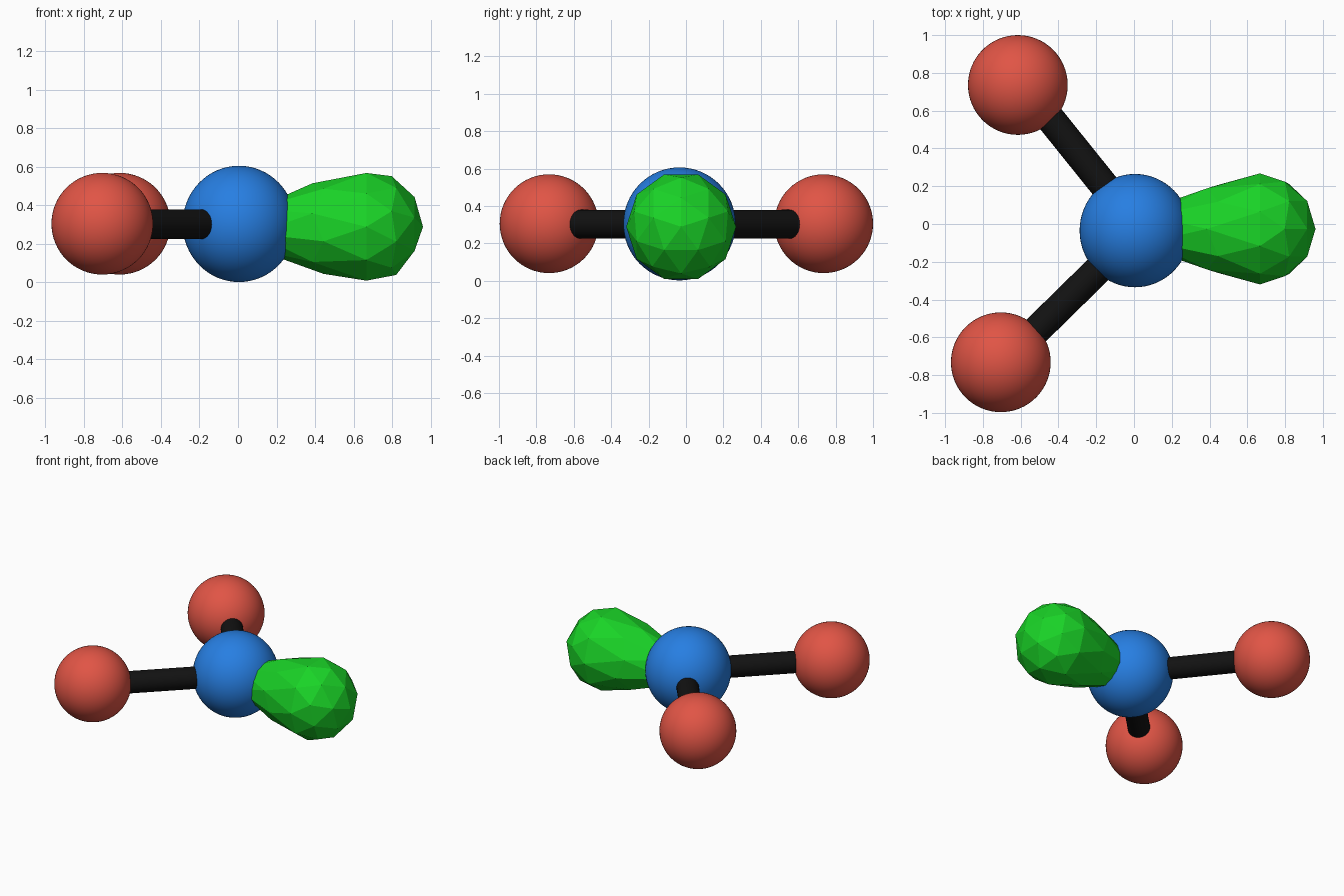
import bpy, bmesh
from mathutils import Vector

if "Cube" in bpy.data.objects:
    bpy.data.objects.remove(bpy.data.objects["Cube"])


def material(name, rgb):
    m = bpy.data.materials.new(name)
    m.diffuse_color = (*rgb, 1)
    m.use_nodes = True
    m.node_tree.nodes["Principled BSDF"].inputs["Base Color"].default_value = m.diffuse_color
    return m


RED = material("red", (0.75, 0.09, 0.06))
BLUE = material("blue", (0.02, 0.21, 0.76))
BLACK = material("black", (0.006, 0.006, 0.006))
GREEN = material("green", (0.01, 0.65, 0.02))


def finish(name, mat, smooth=True):
    ob = bpy.context.object
    ob.name = name
    ob.data.materials.append(mat)
    if smooth:
        bpy.ops.object.shade_smooth_by_angle()
    return ob


def ball(name, centre, radii, mat):
    bpy.ops.mesh.primitive_uv_sphere_add(segments=64, ring_count=32, location=centre)
    bpy.context.object.scale = radii
    finish(name, mat)


def rod(name, a, b, radius):
    a, b = Vector(a), Vector(b)
    d = b - a
    bpy.ops.mesh.primitive_cylinder_add(vertices=32, radius=radius, depth=d.length,
                                        location=(a + b) / 2)
    bpy.context.object.rotation_euler = d.to_track_quat('Z', 'Y').to_euler()
    finish(name, BLACK)


# Central and outer atoms
core = Vector((0.005, -0.035, 0.304))
ball("central_atom", core, (0.293, 0.30, 0.302), BLUE)
outer = [("back", Vector((-0.615, 0.736, 0.305)), Vector((0.018, 0.014, -0.002))),
         ("front", Vector((-0.705, -0.732, 0.305)), Vector((0.008, -0.008, -0.002)))]
for side, centre, shift in outer:
    ball(side + "_atom", centre, (0.264,) * 3, RED)
    # Bond from the outer atom to the centre, slightly off axis
    run = core - centre
    rod(side + "_bond", centre + run * 0.1 + shift, centre + run * 0.9 + shift, 0.077)

# Faceted teardrop lobe: low-poly icosphere with its pole on +x, back half drawn inward
bpy.ops.mesh.primitive_ico_sphere_add(subdivisions=2, radius=1)
lobe = finish("electron_lobe", GREEN, smooth=False)
R = 0.294
bm = bmesh.new()
bm.from_mesh(lobe.data)
for v in bm.verts:
    along, side, up = v.co.z, -v.co.y, v.co.x
    back = max(0.0, -along)
    taper = 1 - 0.35 * back ** 2
    v.co = (0.667 + along * R * (1 + 1.55 * back),
            -0.026 + side * R * taper,
            0.289 + up * R * taper)
bm.to_mesh(lobe.data)
bm.free()
